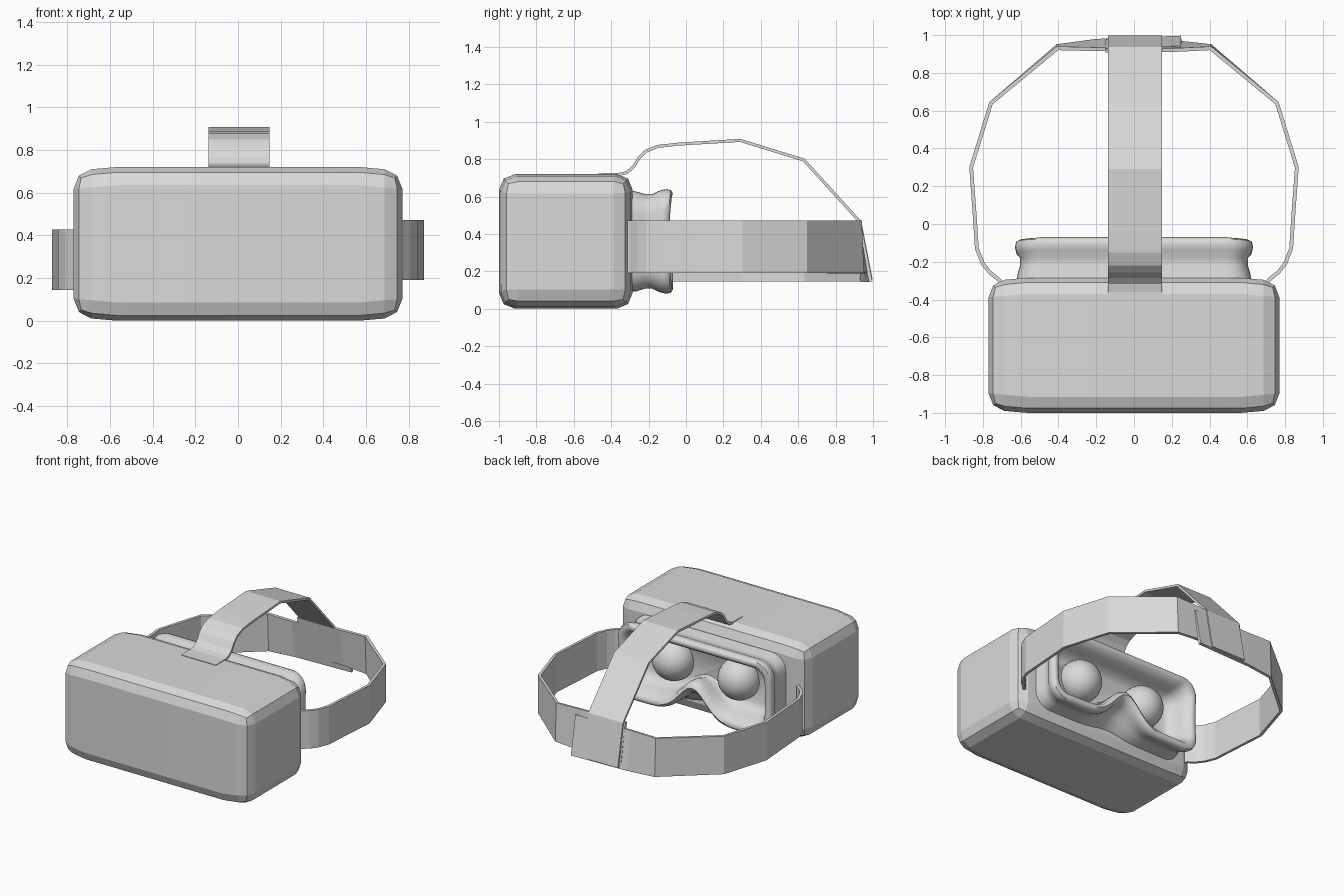
import bpy, bmesh, math
from mathutils import Vector

if "Cube" in bpy.data.objects:
    bpy.data.objects.remove(bpy.data.objects["Cube"])

grey = bpy.data.materials.new("light grey")
grey.diffuse_color = (0.7, 0.7, 0.7, 1)
grey.use_nodes = True
grey.node_tree.nodes["Principled BSDF"].inputs["Base Color"].default_value = grey.diffuse_color


def finish(name, bm, angle=None):
    bmesh.ops.recalc_face_normals(bm, faces=bm.faces)
    me = bpy.data.meshes.new(name)
    bm.to_mesh(me)
    bm.free()
    me.materials.append(grey)
    ob = bpy.data.objects.new(name, me)
    bpy.context.collection.objects.link(ob)
    if angle:
        bpy.ops.object.select_all(action='DESELECT')
        ob.select_set(True)
        bpy.context.view_layer.objects.active = ob
        bpy.ops.object.shade_smooth_by_angle(angle=math.radians(angle))
    return ob


def ribbon(name, pairs, thickness):
    """Flat strap through pairs of edge points, given thickness."""
    bm = bmesh.new()
    rows = [(bm.verts.new(a), bm.verts.new(b)) for a, b in pairs]
    for (a, b), (c, d) in zip(rows, rows[1:]):
        bm.faces.new((a, b, d, c))
    ob = finish(name, bm)
    mod = ob.modifiers.new("thickness", 'SOLIDIFY')
    mod.thickness = thickness
    mod.offset = 0
    mod.use_even_offset = True


# Main housing: bevelled box, slightly crowned towards its ends
bm = bmesh.new()
bmesh.ops.create_cube(bm, size=1)
for v in bm.verts:
    v.co = Vector((v.co.x * 1.54, v.co.y * 0.715 - 0.6425, v.co.z * 0.72 + 0.36))
for x in (-0.57, 0.57):
    bmesh.ops.bisect_plane(bm, geom=bm.verts[:] + bm.edges[:] + bm.faces[:],
                           plane_co=(x, 0, 0), plane_no=(1, 0, 0))
for v in bm.verts:
    if abs(v.co.x) > 0.6:
        v.co.z += 0.018 if v.co.z < 0.3 else -0.018
        v.co.y += 0.018 if v.co.y < -0.6 else -0.018
sharp = [e for e in bm.edges if len(e.link_faces) == 2 and e.calc_face_angle() > 0.6]
bmesh.ops.bevel(bm, geom=sharp, offset=0.085, segments=2, profile=0.5,
                affect='EDGES', clamp_overlap=True)
finish("headset_housing", bm, 15)


# Face cushion: rounded outline with nose notch, lofted over depth
def outline(inset, y, notch):
    hw, hh, r = 0.63 - inset, 0.28 - inset, max(0.12 - inset * 0.4, 0.05)
    pts = []

    def line(a, b, n):
        for i in range(n):
            t = i / n
            pts.append((a[0] + (b[0] - a[0]) * t, a[1] + (b[1] - a[1]) * t))

    def corner(cx, cz, start):
        for i in range(6):
            a = math.radians(start + 90 * i / 6)
            pts.append((cx + r * math.cos(a), cz + r * math.sin(a)))

    line((-hw + r, -hh), (hw - r, -hh), 28)
    corner(hw - r, -hh + r, -90)
    line((hw, -hh + r), (hw, hh - r), 6)
    corner(hw - r, hh - r, 0)
    line((hw - r, hh), (-hw + r, hh), 28)
    corner(-hw + r, hh - r, 90)
    line((-hw, hh - r), (-hw, -hh + r), 6)
    corner(-hw + r, -hh + r, 180)
    ring = []
    for x, z in pts:
        rise = notch * math.exp(-(x / 0.15) ** 2) if z < -hh + 0.02 else 0
        curve = 0.02 * (1 - (z / 0.28) ** 2) if abs(x) > hw - r and y > -0.15 else 0
        ring.append((x, y - curve, z + 0.36 + rise))
    return ring


# inset, depth, nose notch
rings = [(0.01, -0.31, 0.02), (0.012, -0.27, 0.04), (0.027, -0.22, 0.09),
         (0.027, -0.18, 0.12), (0.008, -0.14, 0.16), (0.0, -0.105, 0.18),
         (0.006, -0.08, 0.2), (0.025, -0.07, 0.2), (0.05, -0.08, 0.2),
         (0.075, -0.12, 0.19), (0.09, -0.18, 0.17), (0.11, -0.24, 0.13),
         (0.15, -0.265, 0.1)]
bm = bmesh.new()
loops = [[bm.verts.new(p) for p in outline(*r)] for r in rings]
for a, b in zip(loops, loops[1:]):
    for i in range(len(a)):
        j = (i + 1) % len(a)
        bm.faces.new((a[i], a[j], b[j], b[i]))
bm.faces.new(loops[-1])
finish("face_cushion", bm, 50)

# Lenses
for side, x in (("left", -0.27), ("right", 0.27)):
    bm = bmesh.new()
    bmesh.ops.create_uvsphere(bm, u_segments=32, v_segments=16, radius=0.15)
    for v in bm.verts:
        v.co += Vector((x, -0.245, 0.385))
    finish(side + "_lens", bm, 40)

# Side straps: x, y of the top edge, outward lean of the lower edge
path = [(0.69, -0.34, 0), (0.715, -0.295, 0), (0.765, -0.255, 0), (0.80, -0.21, 0),
        (0.832, -0.13, 0), (0.843, 0.04, 0), (0.862, 0.30, 0), (0.757, 0.64, 0),
        (0.405, 0.93, 0.012)]
ends = {"right": [(0.2, 0.92, 0.045), (-0.15, 0.918, 0.05)],
        "left": [(0.2, 0.925, 0.045), (-0.25, 0.932, 0.055)]}
for side, sx, z0 in (("right", 1, 0.19), ("left", -1, 0.145)):
    ribbon(side + "_strap",
           [((sx * x, y + lean, z0), (sx * x, y, z0 + 0.282))
            for x, y, lean in path + ends[side]], 0.02)

# Top strap: side profile in y, z
profile = [(-0.47, 0.716), (-0.36, 0.718), (-0.315, 0.728), (-0.28, 0.76),
           (-0.25, 0.808), (-0.215, 0.842), (-0.15, 0.868), (-0.04, 0.88),
           (0.29, 0.90), (0.63, 0.795), (0.93, 0.465), (0.99, 0.155)]
ribbon("top_strap", [((-0.137, y, z), (0.147, y, z)) for y, z in profile], 0.016)
